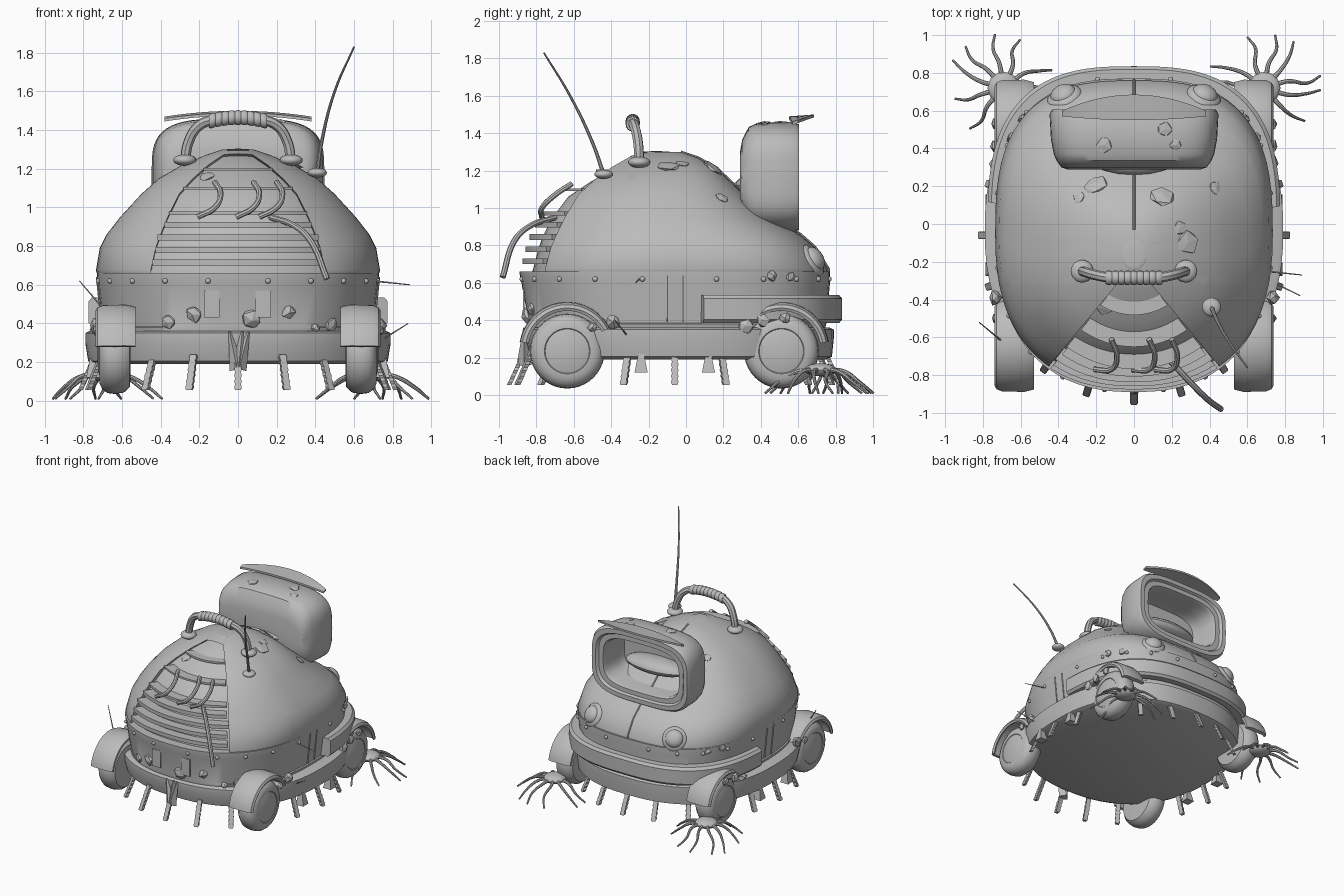
import bpy, bmesh, math, random
from math import sin, cos, pi, radians
from mathutils import Vector, Matrix
from mathutils.bvhtree import BVHTree

random.seed(4)
if "Cube" in bpy.data.objects:
    bpy.data.objects.remove(bpy.data.objects["Cube"])

grey = bpy.data.materials.new("plain grey")
grey.use_nodes = True
grey.diffuse_color = (0.5, 0.5, 0.5, 1)
grey.node_tree.nodes["Principled BSDF"].inputs["Base Color"].default_value = (0.5, 0.5, 0.5, 1)


def finish(name, bm, smooth=True):
    bmesh.ops.recalc_face_normals(bm, faces=bm.faces)
    me = bpy.data.meshes.new(name)
    bm.to_mesh(me)
    bm.free()
    ob = bpy.data.objects.new(name, me)
    bpy.context.collection.objects.link(ob)
    me.materials.append(grey)
    if smooth:
        bpy.ops.object.select_all(action="DESELECT")
        ob.select_set(True)
        bpy.context.view_layer.objects.active = ob
        bpy.ops.object.shade_smooth_by_angle(angle=radians(35))
    return ob


def skin(bm, rows):
    """Bridge closed loops of points one after another and cap the ends."""
    loops = [[bm.verts.new(p) for p in row] for row in rows]
    for a, b in zip(loops, loops[1:]):
        for i in range(len(a)):
            j = (i + 1) % len(a)
            bm.faces.new((a[i], a[j], b[j], b[i]))
    bm.faces.new(loops[0])
    bm.faces.new(loops[-1])


def loft(name, rows):
    bm = bmesh.new()
    skin(bm, rows)
    return finish(name, bm)


def power(v, e):
    return math.copysign(abs(v) ** e, v)


def outline(z, hx, front, back, nf=2.4, nb=2.8, steps=72, start=0, end=2 * pi):
    """Egg shaped plan curve: rounder at the front, squarer at the back."""
    mid, half, pts = (front + back) / 2, (back - front) / 2, []
    for i in range(steps):
        a = start + (end - start) * i / steps
        e = 2 / (nb if sin(a) > 0 else nf)
        pts.append(Vector((hx * power(cos(a), e), mid + half * power(sin(a), e), z)))
    return pts


def tubes(name, paths, radius, taper=1.0, kind="BEZIER"):
    cu = bpy.data.curves.new(name, "CURVE")
    cu.dimensions, cu.bevel_depth, cu.bevel_resolution = "3D", radius, 2
    cu.resolution_u, cu.use_fill_caps = 6, True
    for path in paths:
        sp = cu.splines.new(kind)
        pts = sp.bezier_points if kind == "BEZIER" else sp.points
        pts.add(len(path) - 1)
        for i, (pt, co) in enumerate(zip(pts, path)):
            pt.co = co if kind == "BEZIER" else (*co, 1)
            pt.radius = 1 + (taper - 1) * i / (len(path) - 1)
            if kind == "BEZIER":
                pt.handle_left_type = pt.handle_right_type = "AUTO"
    ob = bpy.data.objects.new(name, cu)
    bpy.context.collection.objects.link(ob)
    cu.materials.append(grey)
    bpy.ops.object.select_all(action="DESELECT")
    ob.select_set(True)
    bpy.context.view_layer.objects.active = ob
    bpy.ops.object.convert(target="MESH")
    bpy.ops.object.shade_smooth_by_angle(angle=radians(40))


def ball(name, loc, scale, normal=(0, 0, 1)):
    bm = bmesh.new()
    turn = Vector(normal).to_track_quat("Z", "Y").to_matrix().to_4x4()
    bmesh.ops.create_uvsphere(bm, u_segments=20, v_segments=10, radius=1,
                              matrix=Matrix.Translation(loc) @ turn @ Matrix.Diagonal((*scale, 1)))
    return finish(name, bm)


# Lower hull, riveted band and dome
hull = loft("lower_hull", [outline(*r, nf=2.35, nb=2.4) for r in (
    (.19, .74, -.80, .75), (.205, .775, -.83, .78), (.3, .79, -.86, .79),
    (.35, .79, -.86, .79), (.36, .77, -.84, .77))])
band = loft("middle_band", [outline(*r) for r in (
    (.34, .70, -.83, .74), (.38, .71, -.84, .75), (.385, .70, -.84, .75),
    (.6, .725, -.88, .77), (.65, .73, -.89, .77), (.66, .73, -.89, .77))])
DOME = [(.66, .73, -.87, .76, 2.4), (.675, .735, -.87, .76, 2.4), (.79, .715, -.84, .69, 2.25),
        (.86, .68, -.815, .61, 2.1), (.95, .61, -.77, .46, 2), (1.07, .50, -.68, .315, 2),
        (1.15, .41, -.56, .23, 2), (1.22, .29, -.44, .155, 2), (1.27, .17, -.33, .06, 2),
        (1.3, .08, -.21, -.03, 2)]


def dome_outline(z, steps):
    for a, b in zip(DOME, DOME[1:]):
        if a[0] <= z <= b[0]:
            t = (z - a[0]) / (b[0] - a[0])
            return outline(*[p + (q - p) * t for p, q in zip(a, b)], steps=steps)


# Front wedge is cut out of the dome and pushed in
APEX, SPREAD = -.21, .83


def in_wedge(p):
    return p.y < -.3 and abs(p.x) < SPREAD * (APEX - p.y)


bm = bmesh.new()
skin(bm, [outline(*r) for r in DOME])
for normal, y in (((1, SPREAD, 0), APEX), ((-1, SPREAD, 0), APEX), ((0, 1, 0), -.3)):
    geo = {g for f in bm.faces if f.calc_center_median().y < -.1 for g in (f, *f.edges, *f.verts)}
    bmesh.ops.bisect_plane(bm, geom=list(geo), plane_co=(0, y, 0), plane_no=normal)
panel = [f for f in bm.faces if in_wedge(f.calc_center_median()) and abs(f.normal.z) < .99]
made = bmesh.ops.extrude_face_region(bm, geom=panel)["geom"]
bmesh.ops.translate(bm, vec=(0, .05, -.01), verts=[g for g in made if isinstance(g, bmesh.types.BMVert)])
bmesh.ops.delete(bm, geom=[f for f in panel if f.is_valid], context="FACES")
dome = finish("dome_shell", bm)

# Curved louvre slats in the wedge
for z, tall, proud in ((.70, .03, .012), (.765, .03, .012), (.83, .03, .012), (.895, .03, .01),
                       (.96, .02, .005), (1.09, .015, 0), (1.19, .015, -.01)):
    arc = [p for p in dome_outline(z, 220) if in_wedge(p)]
    arc.sort(key=lambda p: p.x)
    rows = []
    for p in arc:
        out = Vector((p.x, p.y + .2, 0)).normalized()
        q, o = p - out * .08, p + out * proud
        rows.append([q, o, o + Vector((0, 0, tall)), q + Vector((0, 0, tall))])
    loft("louvre_slat", rows)

# Crown plate and seam ridge down the back
ball("crown_plate", (0, -.16, 1.297), (.07, .085, .007))
tubes("back_seam", [[(0, r[3] + .002, r[0]) for r in DOME]], .007, kind="POLY")

# Rear bumper wrapping round the back
rows = []
inner = outline(0, .70, -.80, .77, steps=60, start=radians(3), end=radians(179))
outer = outline(0, .775, -.85, .835, steps=60, start=radians(3), end=radians(179))
for a, b in zip(inner, outer):
    c = b.lerp(a, .25)
    rows.append([Vector((p.x, p.y, z)) for p, z in
                 ((a, .385), (c, .385), (b, .405), (b, .515), (c, .535), (a, .535))])
loft("rear_bumper", rows)

# Rivets and side door seams
for p in outline(.62, .728, -.885, .772, steps=20, start=radians(9), end=radians(369)):
    ball("rivet", p, (.014, .014, .014))
for s in (-1, 1):
    for y in (-.1, -.015):
        tubes("door_seam", [[(s * .705, y, .39), (s * .73, y, .64)]], .005, kind="POLY")

# Wheels and fenders
WHEEL = ((-.08, .11), (-.075, .165), (-.045, .192), (0, .2), (.04, .195), (.065, .178),
         (.08, .15), (.082, .122), (.078, .118), (.088, .08), (.092, .02))
for s in (-1, 1):
    for y, way in ((-.635, -1), (.51, 1)):
        name = "front" if way < 0 else "rear"
        loft(name + "_wheel", [[(s * (.635 + dx), y + r * cos(a * pi / 20), .235 + r * sin(a * pi / 20))
                                for a in range(40)] for dx, r in WHEEL])
        rows = []
        for i in range(25):
            a = radians(10 + 142 * i / 24)
            rows.append([(s * x, y + way * r * cos(a), .24 + r * sin(a)) for x, r in
                         ((.53, .225), (.71, .225), (.73, .21), (.738, .225), (.728, .243),
                          (.70, .255), (.58, .258), (.53, .245))])
        loft(name + "_fender", rows)

# Ribbed stubby legs all round the underside
for k in range(20):
    a = k * pi / 10
    out, side = Vector((cos(a), sin(a), 0)), Vector((-sin(a), cos(a), 0))
    top = Vector((.74 * cos(a), -.06 + .80 * sin(a), .24))
    foot = Vector((.815 * cos(a), -.06 + .885 * sin(a), .055))
    rows = []
    for i in range(13):
        c, w = top.lerp(foot, i / 12), .02 if i % 2 else .015
        rows.append([c + side * w + out * .012, c - side * w + out * .012,
                     c - side * w - out * .012, c + side * w - out * .012])
    loft("leg", rows)

# Rear screen housing, open at the back with a stepped rim
rows = []
for y, hx, hz in ((.288, .35, .13), (.3, .385, .2), (.335, .41, .268), (.37, .425, .285), (.45, .44, .293),
                  (.58, .447, .295), (.605, .435, .28), (.605, .40, .245), (.585, .385, .235),
                  (.585, .345, .2), (.56, .335, .19), (.4, .345, .2), (.33, .33, .18)):
    rows.append([(hx * power(cos(a * pi / 28), .55), y, 1.165 + hz * power(sin(a * pi / 28), .55))
                 for a in range(56)])
housing = loft("screen_housing", rows)
ball("screen_cushion", (0, .38, 1.12), (.27, .12, .06))
rows = []
for i in range(17):
    x = -.38 + .76 * i / 16
    u = 1 - (x / .38) ** 2
    z, near, far = 1.445 + .03 * u, .57 - .02 * u, .60 + .085 * u
    rows.append([(x, near, z), (x, far, z + .01), (x, far, z + .025), (x, near, z + .015)])
loft("screen_visor", rows)

# Round tail lamps
for s in (-1, 1):
    aim = Vector((s * .35, .8, .5)).normalized()
    spot = Vector((s * .37, .675, .72))
    ball("lamp_ring", spot, (.095, .095, .035), aim)
    ball("lamp_lens", spot + aim * .015, (.07, .07, .045), aim)

# Carry handle with ribbed grip
half = [(.275, -.25, 1.24), (.255, -.255, 1.34), (.205, -.27, 1.42), (.12, -.285, 1.455)]
tubes("handle", [half + [(-x, y, z) for x, y, z in reversed(half)]], .027)
rows = []
for i in range(37):
    x = -.15 + .3 * i / 36
    r = .038 if i % 4 else .033
    z = 1.465 - .9 * x * x
    rows.append([(x, -.285 + r * cos(a * pi / 8), z + r * sin(a * pi / 8)) for a in range(16)])
loft("handle_grip", rows)
for s in (-1, 1):
    ball("handle_foot", (s * .275, -.25, 1.245), (.06, .06, .03))

# Antenna
ball("antenna_foot", (.41, -.44, 1.18), (.05, .05, .025))
tubes("antenna", [[(.41, -.44, 1.18), (.435, -.5, 1.35), (.5, -.62, 1.6), (.6, -.76, 1.83)]], .012, .4)

# Bent pipes on the front panel
for dx in (0, .2, .32):
    tubes("panel_pipe", [[(dx - .21, -.77, .95), (dx - .12, -.77, 1.0), (dx - .09, -.70, 1.07),
                          (dx - .12, -.61, 1.13)]], .015)
tubes("loose_pipe", [[(.17, -.70, .95), (.30, -.84, .90), (.38, -.92, .82), (.46, -.98, .63)]], .016)

# Many-armed roots behind the rear wheels
for s in (-1, 1):
    hub = Vector((s * .69, .72, .135))
    ball("root_body", hub, (.085, .085, .035))
    arms = []
    for k in range(9):
        a, reach = radians(-80 + 32 * k), random.uniform(.26, .31)
        bend = a + random.uniform(-.2, .2)
        arms.append([hub + Vector((s * r * cos(t), r * sin(t), z)) for r, t, z in (
            (.04, a, 0), (.13, a, -.01), (reach * .75, bend, -.065), (reach, bend + .1, -.125))])
    tubes("root_arms", arms, .014, .45)

# Rubble, chips and twigs resting on the surfaces
verts, polys = [], []
for ob in (hull, band, dome, housing):
    polys += [[i + len(verts) for i in p.vertices] for p in ob.data.polygons]
    verts += [v.co.copy() for v in ob.data.vertices]
tree = BVHTree.FromPolygons(verts, polys)


def chunk(name, loc, normal, size, flat):
    bm = bmesh.new()
    bmesh.ops.create_icosphere(bm, subdivisions=1, radius=size)
    for v in bm.verts:
        v.co *= random.uniform(.75, 1.1)
        v.co.z *= flat
    turn = Vector(normal).to_track_quat("Z", "Y").to_matrix().to_4x4()
    bm.transform(Matrix.Translation(loc) @ turn)
    finish(name, bm, False)


def scatter(name, start, aim, size, flat):
    hit, normal, _, _ = tree.ray_cast(Vector(start), Vector(aim))
    chunk(name, hit, normal if normal.dot(Vector(aim)) < 0 else -normal, size, flat)


for x, z, size in ((-.36, .41, .045), (-.23, .45, .05), (.07, .42, .06), (.26, .46, .04), (.48, .39, .045), (.40, .38, .03)):
    scatter("front_rock", (x, -2, z), (0, 1, 0), size, .7)
for x, y, size in ((-.2, .21, .07), (-.29, .14, .04), (.43, .19, .04), (.15, .15, .07), (.24, -.02, .04),
                   (.28, -.1, .07), (-.16, -.44, .05), (-.16, .42, .05), (.16, .5, .045), (.22, .42, .035)):
    scatter("top_chip", (x, y, 3), (0, 0, -1), size, .25)
for s in (-1, 1):
    for y, z, size in ((.46, .64, .035), (.56, .63, .03)):
        scatter("side_rock", (s * 2, y, z), (-s, 0, 0), size, .7)
    for y, z, size in ((-.5, .36, .03), (-.39, .39, .05), (.32, .37, .045), (.41, .40, .04), (.53, .41, .035)):
        chunk("wheel_rock", (s * .735, y, z), (s, 0, 0), size, .7)
    for y in (-.24, .12):
        loft("hanging_shard", [[(s * .75 + u, y + v, z) for u, v in ((-w, -w), (w, -w), (w, w), (-w, w))]
                               for z, w in ((.12, .035), (.22, .015))])
for x in (-.135, .13):
    loft("front_plate", [[(x + u, y, .5 + w) for u, w in ((-.04, -.07), (.04, -.07), (.04, .07), (-.04, .07))]
                         for y in (-.872, -.863)])
for lean in (-.04, .02, .05):
    bm = bmesh.new()
    bmesh.ops.create_cone(bm, segments=4, radius1=.04, radius2=.006, depth=.2, cap_ends=True,
                          matrix=Matrix.Translation((lean * .6, -.865, .26)) @ Matrix.Rotation(lean * 5, 4, "Y"))
    finish("front_shard", bm, False)
tubes("twigs", [[(.7, -.25, .62), (.89, -.27, .6)], [(-.7, -.62, .48), (-.82, -.52, .62)],
                [(.72, -.3, .3), (.88, -.38, .4)]], .005, .5, "POLY")
